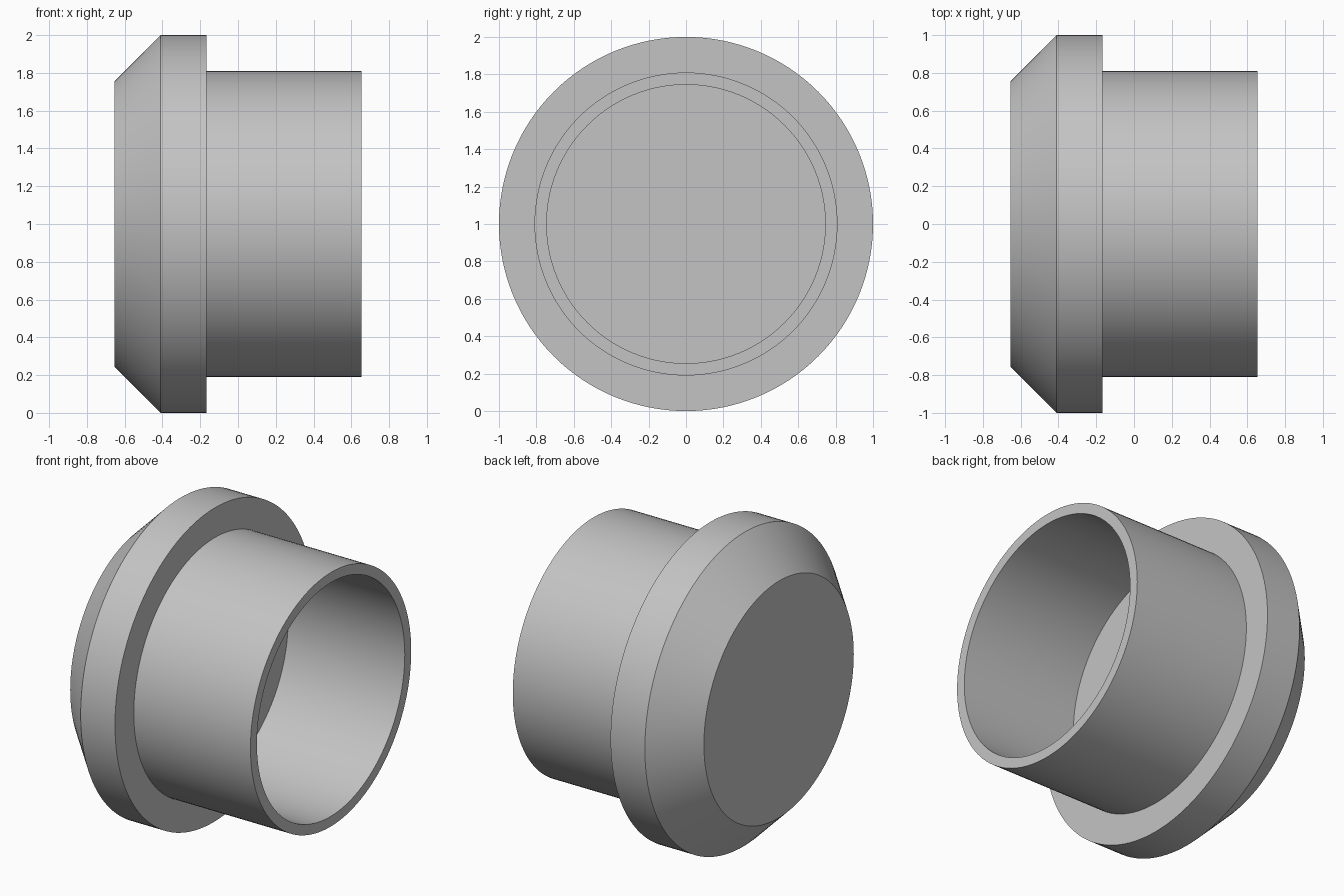
import bpy
import bmesh
from math import cos, sin, tau, radians

cube = bpy.data.objects.get("Cube")
if cube:
    bpy.data.objects.remove(cube, do_unlink=True)

SEGMENTS = 128
GREY = (0.55, 0.55, 0.55, 1)

grey = bpy.data.materials.new("plain grey")
grey.use_nodes = True
grey.diffuse_color = GREY
grey.node_tree.nodes["Principled BSDF"].inputs["Base Color"].default_value = GREY


def lathe(name, profile):
    """Turn (x, radius) points about the x axis and cap both ends."""
    bm = bmesh.new()
    rings = []
    for x, r in profile:
        rings.append([bm.verts.new((x, r * cos(tau * i / SEGMENTS),
                                    1 + r * sin(tau * i / SEGMENTS)))
                      for i in range(SEGMENTS)])
    for a, b in zip(rings, rings[1:]):
        for i in range(SEGMENTS):
            j = (i + 1) % SEGMENTS
            bm.faces.new((a[i], a[j], b[j], b[i]))
    bm.faces.new(rings[0])
    bm.faces.new(rings[-1])
    bmesh.ops.recalc_face_normals(bm, faces=bm.faces)
    mesh = bpy.data.meshes.new(name)
    bm.to_mesh(mesh)
    bm.free()
    mesh.materials.append(grey)
    obj = bpy.data.objects.new(name, mesh)
    bpy.context.collection.objects.link(obj)
    bpy.ops.object.select_all(action="DESELECT")
    obj.select_set(True)
    bpy.context.view_layer.objects.active = obj
    bpy.ops.object.shade_smooth_by_angle(angle=radians(30))
    return obj


# Chamfered solid head, flange shoulder, and open tube with a flat floor
lathe("flanged_plug", [
    (-0.655, 0.755),   # outer face
    (-0.41, 1.0),      # chamfer
    (-0.168, 1.0),     # flange rim
    (-0.168, 0.81),    # shoulder
    (0.655, 0.81),     # tube outside
    (0.655, 0.745),    # tube lip
    (-0.168, 0.745),   # bore down to the floor
])
